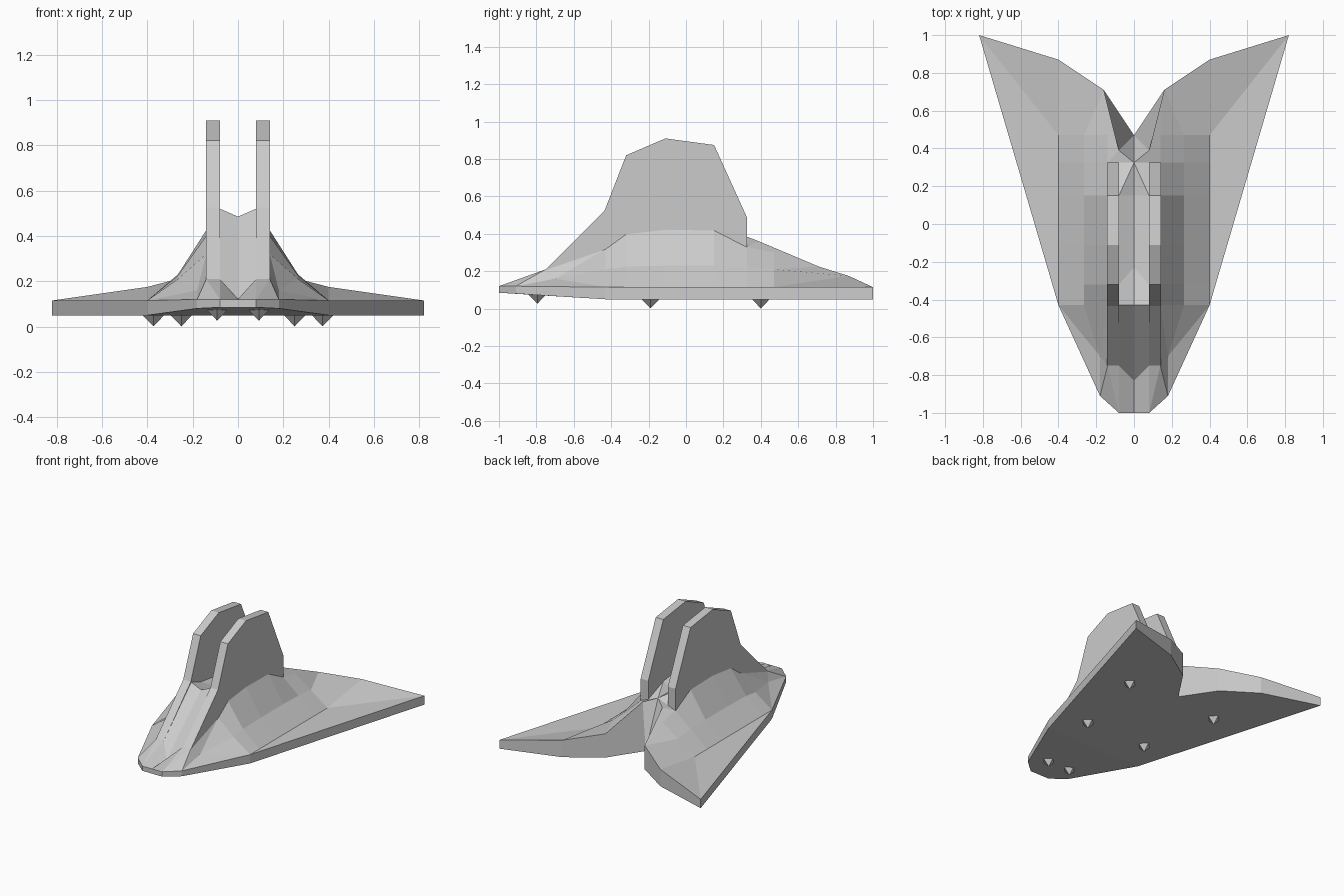
import bpy, bmesh

if "Cube" in bpy.data.objects:
    bpy.data.objects.remove(bpy.data.objects["Cube"])


def finish(bm, name):
    """Weld, mirror across x = 0, and link the part."""
    geom = bm.verts[:] + bm.edges[:] + bm.faces[:]
    bmesh.ops.mirror(bm, geom=geom, axis='X', merge_dist=0.0005)
    bmesh.ops.remove_doubles(bm, verts=bm.verts, dist=0.0005)
    bmesh.ops.recalc_face_normals(bm, faces=bm.faces)
    me = bpy.data.meshes.new(name)
    bm.to_mesh(me)
    bm.free()
    ob = bpy.data.objects.new(name, me)
    bpy.context.collection.objects.link(ob)
    return ob


# Hull: named points for the right half
pts = {
    # nose and front rim
    'nose': (0, -1, .12), 'N': (.08, -1, .12), 'S': (.18, -.91, .12),
    'A': (.08, -.75, .21), 'B': (.14, -.75, .21), 'K': (.18, -.70, .16),
    'V': (0, -.83, .125),
    # deck between the fins
    'g0': (0, -.43, .485), 'f0': (.08, -.43, .52),
    'h': (.08, -.32, .48), 'gb': (0, -.23, .43),
    'g1': (0, .15, .38), 'f1': (.08, .15, .42),
    # tail
    'O': (0, .325, .385), 'r': (.08, .39, .36),
    'E1': (.16, .71, .225), 'E2': (.40, .87, .175), 'tip': (.82, 1, .115),
}
# flank stations: y, height beside the fin, height halfway down
stations = [(-.43, .32, .21), (-.32, .40, .225), (-.11, .425, .23),
            (.15, .42, .23), (.325, .33, .225), (.47, .30, .21)]
for i, (y, zj, zm) in enumerate(stations):
    pts[f'j{i}'] = (.14, y, zj)
    pts[f'm{i}'] = (.265, y, zm)
    pts[f'c{i}'] = (.40, y, .115)
# underside outline
under = {'nose': .085, 'N': .085, 'S': .08, 'c0': .05, 'tip': .05,
         'E2': .05, 'E1': .05}
for k, z in under.items():
    pts[k + '_u'] = (*pts[k][:2], z)
pts['O_u'] = (0, .47, .05)
pts['mid_u'] = (0, -.43, .05)

faces = ['nose N A V', 'N B A', 'N S B', 'S K B', 'S c0 K', 'K c0 m0',
         'K m0 j0', 'B K j0', 'A f0 g0 V', 'A B j0 f0',
         'f0 h gb g0', 'h f1 g1 gb', 'f1 O g1', 'f1 j3 j4 O', 'O j4 r',
         'r j4 j5 E1', 'j5 m5 E1', 'm5 c5 E2 E1', 'c5 tip E2',
         'c0 tip c5 c4 c3 c2 c1',
         'nose_u N_u N nose', 'N_u S_u S N', 'S_u c0_u c0 S',
         'c0_u tip_u tip c0', 'tip_u E2_u E2 tip', 'E2_u E1_u E1 E2',
         'E1_u O_u r E1', 'O_u O r',
         'nose_u N_u S_u c0_u mid_u', 'mid_u c0_u tip_u E2_u E1_u O_u']
for i in range(5):
    faces += [f'j{i} m{i} m{i+1} j{i+1}', f'm{i} c{i} c{i+1} m{i+1}']

bm = bmesh.new()
v = {k: bm.verts.new(p) for k, p in pts.items()}
for f in faces:
    bm.faces.new([v[k] for k in f.split()])
finish(bm, 'hull')

# Twin fins: extruded side profile (y, z), buried in the hull at the bottom
profile = [(-.75, .21), (-.435, .525), (-.32, .82), (-.11, .91), (.15, .875),
           (.325, .49), (.325, .33), (.15, .33), (-.32, .30), (-.43, .28),
           (-.75, .13)]
bm = bmesh.new()
face = bm.faces.new([bm.verts.new((.08, y, z)) for y, z in profile])
ext = bmesh.ops.extrude_face_region(bm, geom=[face], use_keep_orig=True)
new = [e for e in ext['geom'] if isinstance(e, bmesh.types.BMVert)]
bmesh.ops.translate(bm, verts=new, vec=(.062, 0, 0))
finish(bm, 'twin_fins')

# Studs: small pyramids under the hull
bm = bmesh.new()
for x, y, z in [(.092, -.795, .08), (.25, -.19, .055), (.373, .40, .055)]:
    ring = [bm.verts.new((x + dx, y + dy, z)) for dx, dy in
            [(.052, 0), (0, .052), (-.052, 0), (0, -.052)]]
    apex = bm.verts.new((x, y, z - .054))
    bm.faces.new(ring)
    for a, b in zip(ring, ring[1:] + ring[:1]):
        bm.faces.new((a, b, apex))
finish(bm, 'underside_studs')
